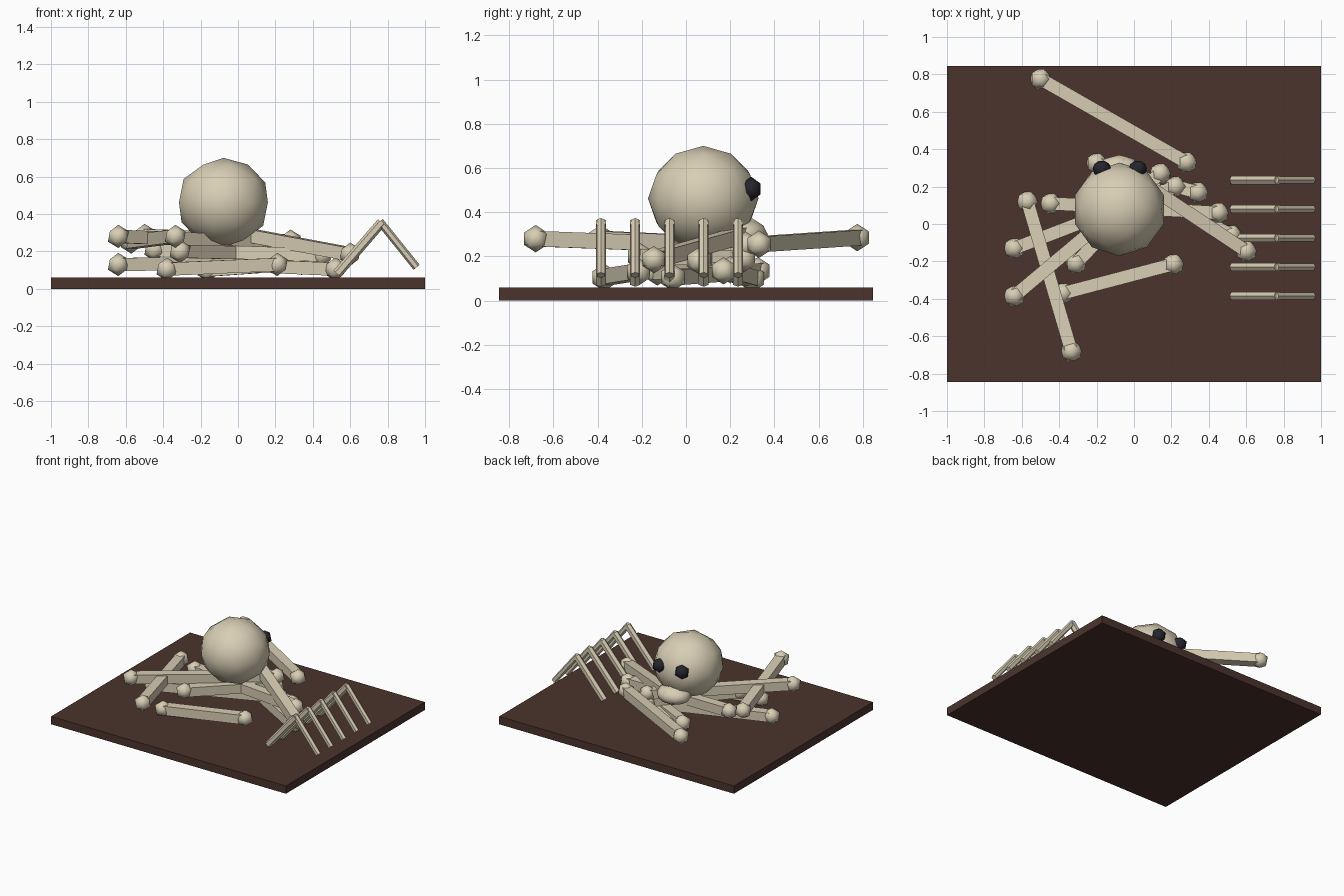
import bpy, bmesh
from mathutils import Vector, Matrix

if "Cube" in bpy.data.objects:
    bpy.data.objects.remove(bpy.data.objects["Cube"])


def material(name, rgb):
    m = bpy.data.materials.new(name)
    m.diffuse_color = (*rgb, 1)
    m.use_nodes = True
    m.node_tree.nodes["Principled BSDF"].inputs["Base Color"].default_value = m.diffuse_color
    return m


BONE = material("bone ivory", (0.69, 0.62, 0.46))
EARTH = material("dark earth brown", (0.07, 0.034, 0.026))
SOCKET = material("socket black", (0.018, 0.018, 0.026))


def finish(bm, name, mat):
    mesh = bpy.data.meshes.new(name)
    bm.to_mesh(mesh)
    bm.free()
    mesh.materials.append(mat)
    ob = bpy.data.objects.new(name, mesh)
    bpy.context.collection.objects.link(ob)
    return ob


def ball(bm, centre, radii, subdivisions):
    """Smooth-shaded low-poly ball."""
    old = set(bm.faces)
    mat = Matrix.Translation(centre) @ Matrix.Diagonal((*radii, 1))
    bmesh.ops.create_icosphere(bm, subdivisions=subdivisions, radius=1, matrix=mat)
    for f in set(bm.faces) - old:
        f.smooth = True


def square_shaft(bm, a, b, width):
    """Square bar from a to b with one side facing up."""
    a, b = Vector(a), Vector(b)
    d = (b - a).normalized()
    side = d.cross(Vector((0, 0, 1))).normalized()
    up = side.cross(d)
    rot = Matrix((side, up, d)).transposed().to_4x4()
    mat = Matrix.Translation((a + b) / 2) @ rot @ Matrix.Diagonal((width, width, (b - a).length, 1))
    bmesh.ops.create_cube(bm, size=1, matrix=mat)


def round_shaft(bm, a, b, r1, r2, sides=6):
    a, b = Vector(a), Vector(b)
    d = b - a
    mat = Matrix.Translation((a + b) / 2) @ d.to_track_quat('Z', 'Y').to_matrix().to_4x4()
    bmesh.ops.create_cone(bm, cap_ends=True, segments=sides, radius1=r1,
                          radius2=r2, depth=d.length, matrix=mat)


# ground slab
bm = bmesh.new()
bmesh.ops.create_cube(bm, size=1, matrix=Matrix.Translation((0, 0, 0.03)) @ Matrix.Diagonal((2, 1.69, 0.06, 1)))
finish(bm, "ground_slab", EARTH)

# scattered long bones: shaft with a knob at each end
long_bones = [
    ((-0.50, 0.775, 0.285), (0.28, 0.33, 0.255)),
    ((-0.57, 0.12, 0.25), (-0.335, -0.68, 0.28)),
    ((-0.64, -0.385, 0.28), (0.14, 0.27, 0.25)),
    ((-0.64, -0.13, 0.13), (0.22, 0.20, 0.14)),
    ((-0.38, -0.37, 0.105), (0.21, -0.215, 0.13)),
    ((0.60, -0.145, 0.185), (-0.07, 0.30, 0.31)),
    ((-0.445, 0.11, 0.21), (0.45, 0.06, 0.18)),
    ((-0.31, -0.21, 0.20), (0.14, 0.26, 0.19)),
    ((-0.20, 0.325, 0.135), (0.52, -0.06, 0.105)),
    ((-0.16, 0.30, 0.10), (0.34, 0.17, 0.135)),
]
for i, (a, b) in enumerate(long_bones):
    bm = bmesh.new()
    square_shaft(bm, a, b, 0.07)
    for end in (a, b):
        ball(bm, end, (0.062, 0.062, 0.062), 1)
    finish(bm, f"long_bone_{i + 1}", BONE)

# skull and jaw
bm = bmesh.new()
ball(bm, (-0.078, 0.078, 0.462), (0.25, 0.25, 0.238), 2)
finish(bm, "skull", BONE)
bm = bmesh.new()
ball(bm, (-0.08, 0.26, 0.30), (0.13, 0.11, 0.07), 2)
finish(bm, "jaw", BONE)

# eye sockets
for name, x in (("left", -0.172), ("right", 0.02)):
    bm = bmesh.new()
    ball(bm, (x, 0.295, 0.505), (0.055, 0.05, 0.055), 1)
    finish(bm, f"eye_socket_{name}", SOCKET)

# row of bent ribs
for i in range(5):
    y = -0.385 + i * 0.155
    bm = bmesh.new()
    round_shaft(bm, (0.53, y, 0.08), (0.768, y, 0.355), 0.026, 0.026)
    round_shaft(bm, (0.758, y, 0.36), (0.955, y, 0.115), 0.021, 0.021)
    finish(bm, f"rib_{i + 1}", BONE)
